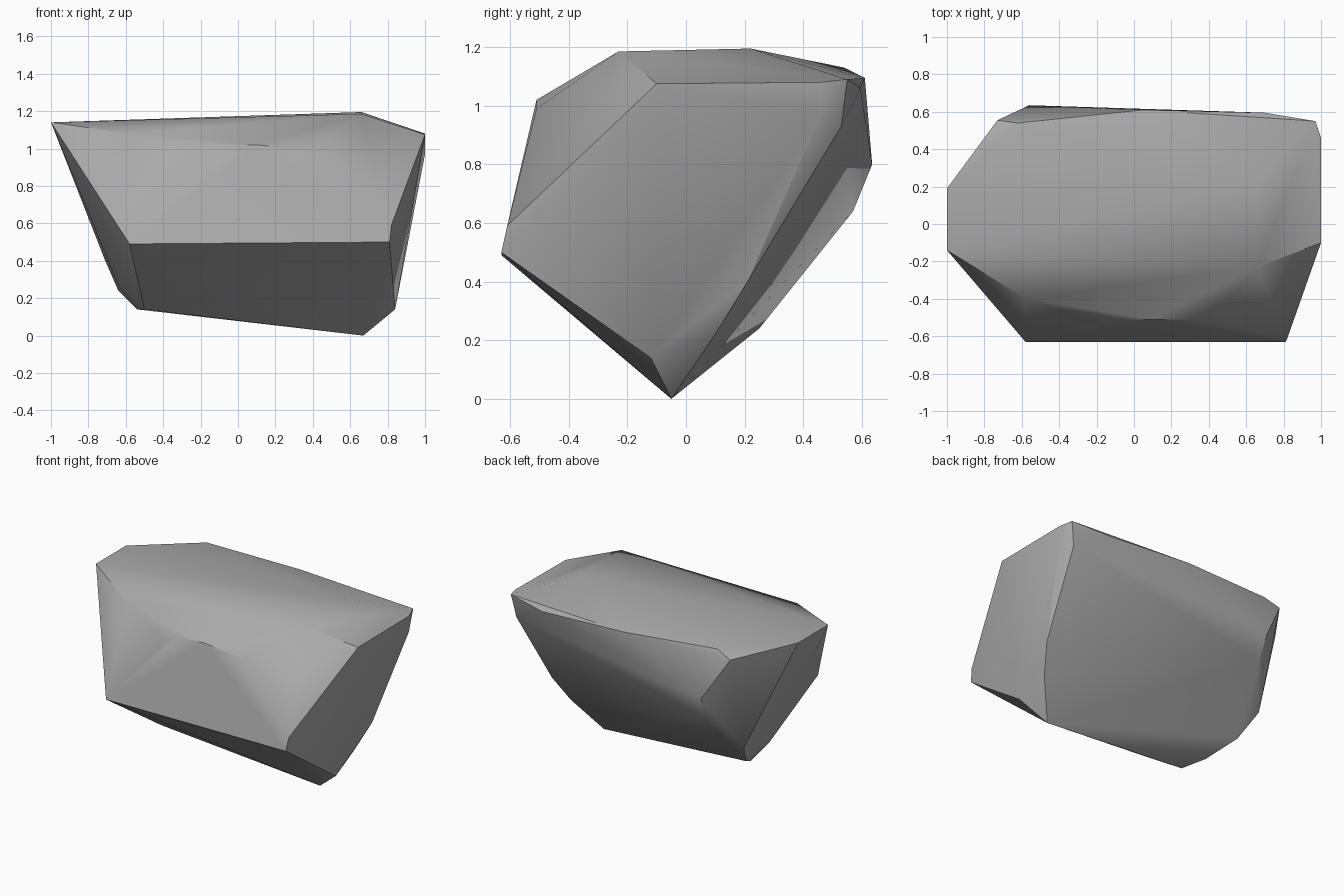
import bpy
import bmesh
from math import radians
from mathutils import Vector

# Remove the default object
default_cube = bpy.data.objects.get("Cube")
if default_cube:
    bpy.data.objects.remove(default_cube, do_unlink=True)


def flat_material(name, colour):
    """One plain colour for viewport and render."""
    material = bpy.data.materials.new(name)
    material.use_nodes = True
    material.diffuse_color = colour
    shader = material.node_tree.nodes["Principled BSDF"]
    shader.inputs["Base Color"].default_value = colour
    shader.inputs["Roughness"].default_value = 0.9
    return material


def convex_solid(name, corner_groups, material):
    """Wrap groups of corners in one closed convex skin."""
    mesh = bpy.data.meshes.new(name)
    bm = bmesh.new()
    for group in corner_groups:
        for corner in group:
            bm.verts.new(Vector(corner))
    result = bmesh.ops.convex_hull(bm, input=bm.verts)
    loose = [v for v in bm.verts if not v.link_faces]
    bmesh.ops.delete(bm, geom=loose, context="VERTS")
    # Merge almost coplanar triangles into broad facets
    bmesh.ops.dissolve_limit(bm, angle_limit=radians(1.5),
                             verts=bm.verts, edges=bm.edges)
    bmesh.ops.recalc_face_normals(bm, faces=bm.faces)
    bm.to_mesh(mesh)
    bm.free()
    mesh.materials.append(material)
    solid = bpy.data.objects.new(name, mesh)
    bpy.context.collection.objects.link(solid)
    return solid


# Broad, gently tilted top
top_rim = [
    (-1, -.14, 1.14), (-1, .19, 1.14), (-.58, -.4, 1.08),
    (.66, -.23, 1.185), (.66, .22, 1.195), (1, -.1, 1.075),
    (1, .46, 1.08), (.97, .55, 1.09), (.7, .595, 1.06),
    (.05, .61, 1.095), (-.62, .54, 1.13), (-.73, .555, 1.087),
]

# Sloping front face with its arched upper edge
front_face = [
    (-.58, -.63, .49), (.81, -.63, .5), (.82, -.61, .59),
    (-.2, -.52, .96), (-.1, -.51, 1.01), (.1, -.51, 1.02),
    (.39, -.51, .99),
]

# Chipped edge at the back left
left_edge = [
    (1, .46, .97), (.94, .53, .93), (.89, .21, .4),
    (.82, .1, .22), (.84, -.12, .14),
]

# Chipped edge at the back right
right_edge = [
    (-.56, .635, .8), (-.55, .57, .64), (-.71, .375, .4),
    (-.64, .25, .24), (-.64, 0, .27),
]

# Narrow keel the rock tapers down to
keel = [(.67, -.05, 0), (-.54, .06, .14), (-.5, -.13, .14)]

stone_grey = flat_material("stone grey", (.4, .4, .4, 1))
rock = convex_solid(
    "rock", [top_rim, front_face, left_edge, right_edge, keel], stone_grey)

# Soft facets with crisp main ridges
bpy.ops.object.select_all(action="DESELECT")
rock.select_set(True)
bpy.context.view_layer.objects.active = rock
bpy.ops.object.shade_smooth_by_angle(angle=radians(30))
